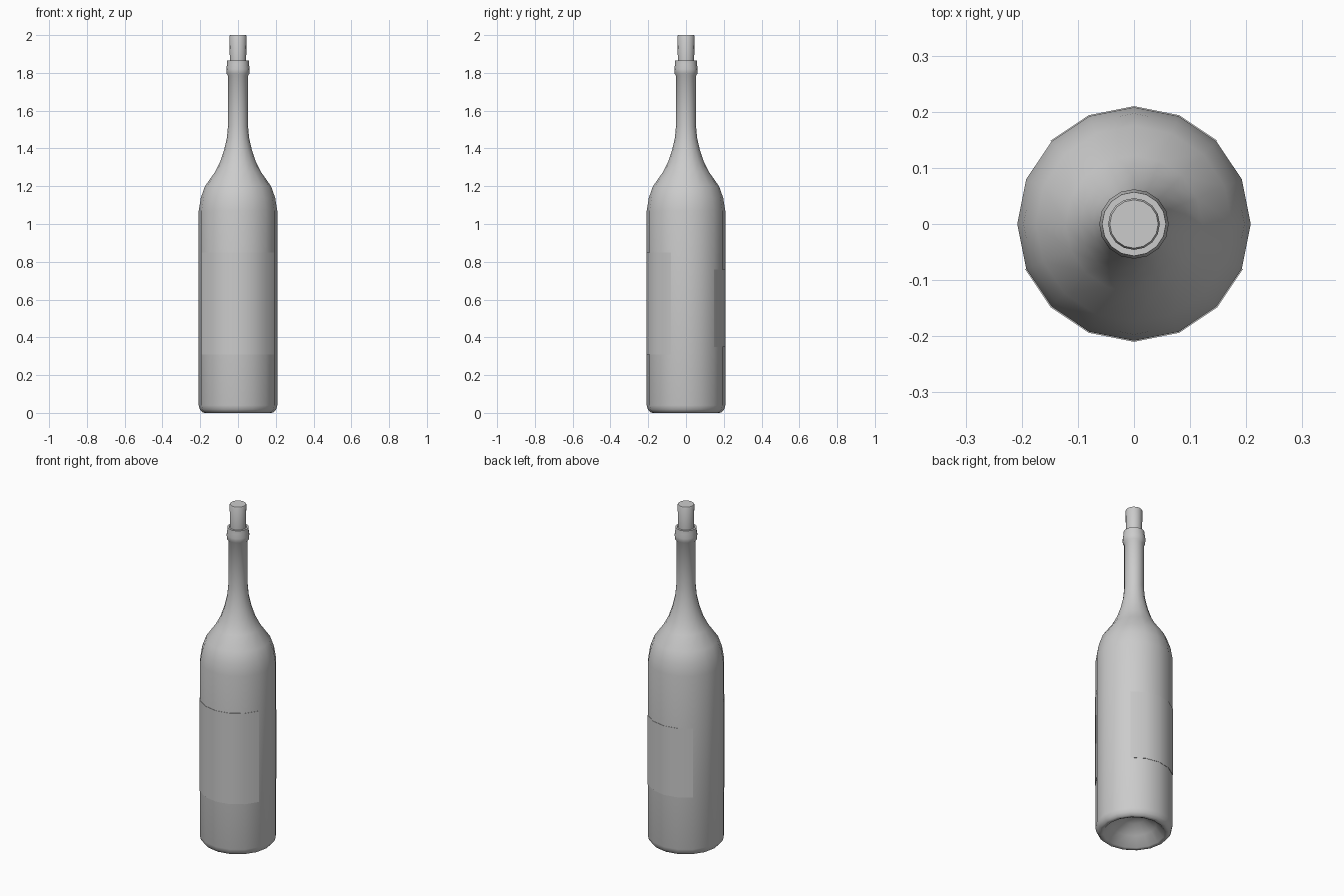
import bpy
import bmesh
from math import sin, cos, pi, radians

if "Cube" in bpy.data.objects:
    bpy.data.objects.remove(bpy.data.objects["Cube"], do_unlink=True)

SIDES = 16
STEP = 2 * pi / SIDES
BODY_R = 0.208

grey = bpy.data.materials.new("plain grey")
grey.use_nodes = True
colour = (0.6, 0.6, 0.6, 1)
grey.diffuse_color = colour
grey.node_tree.nodes["Principled BSDF"].inputs["Base Color"].default_value = colour


def lathe(name, profile, first=0, count=SIDES, angle=40):
    """Revolve (radius, z) points around z; radius 0 becomes a single pole."""
    bm = bmesh.new()
    closed = count == SIDES
    rings = []
    for r, z in profile:
        if r == 0:
            rings.append([bm.verts.new((0, 0, z))] * (count + 1))
            continue
        ring = [bm.verts.new((r * cos((first + i) * STEP), r * sin((first + i) * STEP), z))
                for i in range(count if closed else count + 1)]
        rings.append(ring + ring[:1] if closed else ring)
    for low, high in zip(rings, rings[1:]):
        for i in range(count):
            corners = [low[i], low[i + 1], high[i + 1], high[i]]
            bm.faces.new(list(dict.fromkeys(corners)))
    mesh = bpy.data.meshes.new(name)
    bm.to_mesh(mesh)
    bm.free()
    mesh.materials.append(grey)
    obj = bpy.data.objects.new(name, mesh)
    bpy.context.collection.objects.link(obj)
    bpy.ops.object.select_all(action="DESELECT")
    obj.select_set(True)
    bpy.context.view_layer.objects.active = obj
    bpy.ops.object.shade_smooth_by_angle(angle=radians(angle))
    return obj


# Glass: hollow punt, body, shoulder, neck, collar and lip
lathe("bottle", [
    (0, 0.11), (0.06, 0.095), (0.12, 0.055), (0.165, 0.005),
    (0.178, 0), (0.19, 0.004), (0.202, 0.018), (BODY_R, 0.04),
    (BODY_R, 1.07), (0.197, 1.138), (0.175, 1.2), (0.122, 1.275),
    (0.095, 1.328), (0.074, 1.39), (0.059, 1.455), (0.053, 1.52),
    (0.053, 1.785), (0.06, 1.795), (0.062, 1.82), (0.058, 1.845),
    (0.057, 1.865), (0.046, 1.865), (0.043, 1.83)], angle=50)

# Cork pushed into the neck
lathe("cork", [(0, 1.8), (0.042, 1.8), (0.043, 1.865), (0.046, 1.994),
               (0.043, 2), (0, 2)])

# Paper labels wrapped round the body: wide in front, narrow behind
for name, first, count, low, high in (("front_label", 9, 6, 0.31, 0.85),
                                      ("back_label", 2, 4, 0.35, 0.76)):
    r = BODY_R + 0.002
    lathe(name, [(BODY_R, low), (r, low), (r, high), (BODY_R, high)], first, count)
